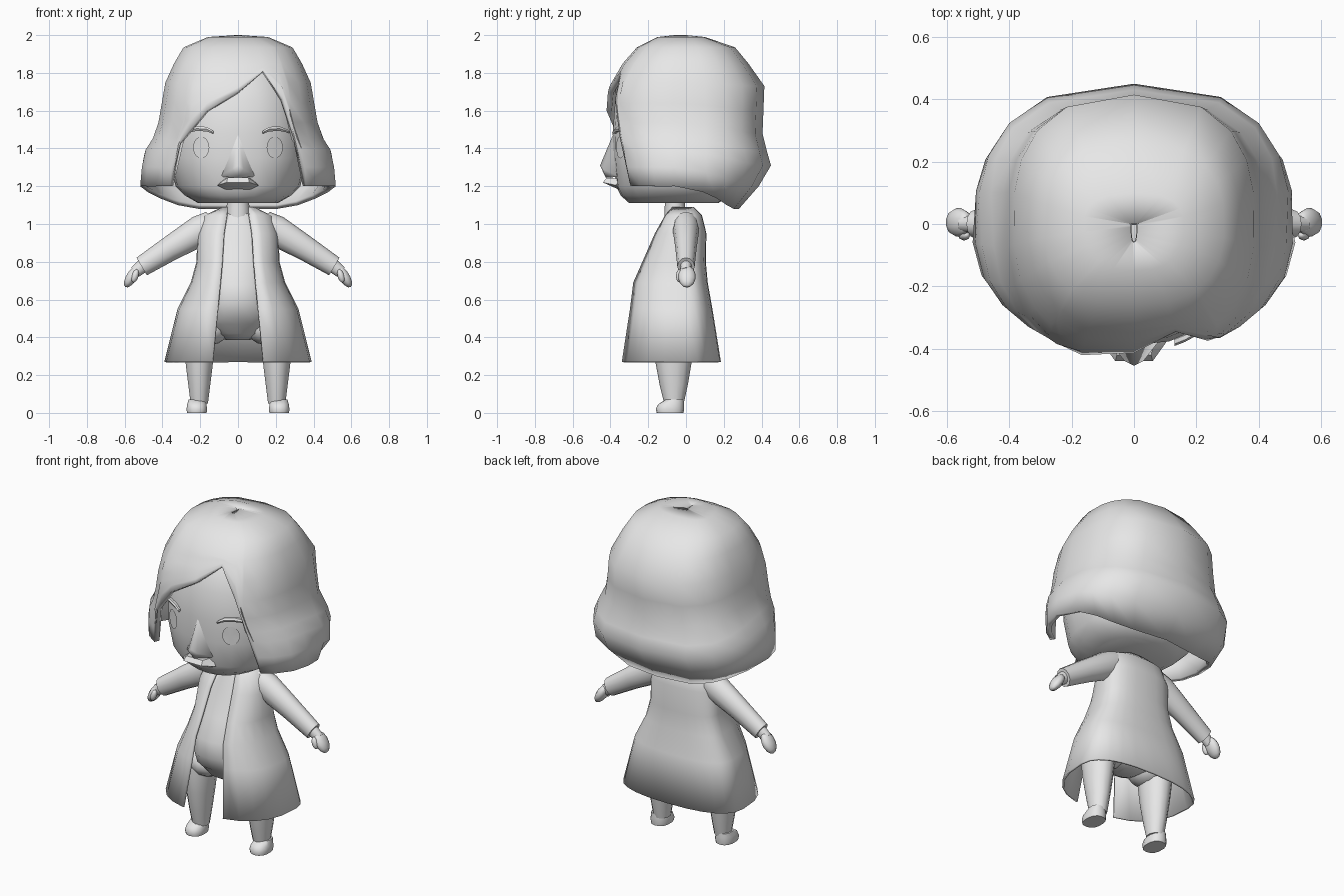
import bpy, bmesh, math
from mathutils import Vector

if "Cube" in bpy.data.objects:
    bpy.data.objects.remove(bpy.data.objects["Cube"])

GREY = bpy.data.materials.new("plain_grey")
GREY.diffuse_color = (0.8, 0.8, 0.8, 1)
GREY.use_nodes = True
GREY.node_tree.nodes["Principled BSDF"].inputs["Base Color"].default_value = GREY.diffuse_color


def finish(name, bm, angle=40, thickness=0):
    bmesh.ops.recalc_face_normals(bm, faces=bm.faces)
    me = bpy.data.meshes.new(name)
    bm.to_mesh(me)
    bm.free()
    ob = bpy.data.objects.new(name, me)
    bpy.context.collection.objects.link(ob)
    me.materials.append(GREY)
    if thickness:
        mod = ob.modifiers.new("thickness", 'SOLIDIFY')
        mod.thickness = thickness
        mod.offset = -1
    bpy.ops.object.select_all(action='DESELECT')
    ob.select_set(True)
    bpy.context.view_layer.objects.active = ob
    bpy.ops.object.shade_smooth_by_angle(angle=math.radians(angle))
    return ob


def loft(name, rings, closed=True, caps=True, angle=40, thickness=0):
    bm = bmesh.new()
    vs = [[bm.verts.new(p) for p in r] for r in rings]
    n = len(rings[0])
    for a, b in zip(vs, vs[1:]):
        for i in range(n if closed else n - 1):
            j = (i + 1) % n
            bm.faces.new((a[i], a[j], b[j], b[i]))
    if caps:
        bm.faces.new(vs[0])
        bm.faces.new(vs[-1])
    return finish(name, bm, angle, thickness)


def hull(name, points, angle=35):
    bm = bmesh.new()
    for p in points:
        bm.verts.new(p)
    bmesh.ops.convex_hull(bm, input=bm.verts)
    return finish(name, bm, angle)


def blob(name, loc, size, tilt=0, segs=10):
    bm = bmesh.new()
    bmesh.ops.create_uvsphere(bm, u_segments=segs, v_segments=7, radius=1)
    for v in bm.verts:
        x, y, z = (v.co[i] * size[i] for i in range(3))
        c, s = math.cos(tilt), math.sin(tilt)
        v.co = Vector(loc) + Vector((x * c + z * s, y, z * c - x * s))
    return finish(name, bm, 60)


def power(v, n):
    return math.copysign(abs(v) ** (2 / n), v)


def section(a, X, yf, yb, n=2.5):
    """Point of a rounded outline; angle a runs from the front (-y) towards +x."""
    c = power(math.cos(a), n)
    return X * power(math.sin(a), n), (yf if c > 0 else -yb) * c


def lerp_table(table, z):
    for hi, lo in zip(table, table[1:]):
        if z >= lo[0]:
            t = (z - lo[0]) / (hi[0] - lo[0])
            return [l + (h - l) * t for h, l in zip(hi[1:], lo[1:])]
    return list(table[-1][1:])


def stack(table, segs, n=2.5, cx=0, mid=False):
    rings = []
    for z, X, yf, yb in table:
        cy = (yf + yb) / 2 if mid else 0
        pts = [section(math.tau * i / segs, X, yf - cy, yb - cy, n) for i in range(segs)]
        rings.append([(cx + x, cy + y, z) for x, y in pts])
    return rings


# Head: height, half width, front, back
HEAD = [(1.92, .15, -.18, .15), (1.82, .28, -.30, .28), (1.65, .35, -.375, .33),
        (1.48, .365, -.388, .33), (1.35, .365, -.385, .32), (1.2, .33, -.37, .27),
        (1.15, .28, -.345, .23), (1.11, .21, -.30, .17)]
loft("head", stack(HEAD, 24, 2.3), angle=50)


def face_y(x, z, lift=.006):
    X, yf, _ = lerp_table(HEAD, z)
    return yf * (1 - abs(x / X) ** 2.3) ** (1 / 2.3) - lift


# Nose and mouth
hull("nose", [(0, -.375, 1.5), (0, -.455, 1.31), (0, -.425, 1.245), (-.03, -.44, 1.29),
              (.03, -.44, 1.29), (-.1, -.35, 1.25), (.1, -.35, 1.25)], 80)
hull("mouth", [p for s in (-1, 1) for p in
               [(s * .055, -.42, 1.245), (s * .06, -.44, 1.22), (s * .11, -.37, 1.205),
                (s * .06, -.35, 1.18), (s * .07, -.35, 1.24)]])

for s, side in ((1, "left"), (-1, "right")):
    # Eye plates follow the curve of the face
    bm = bmesh.new()
    rim = []
    for i in range(20):
        a = math.tau * i / 20
        x, z = s * .195 + .043 * math.cos(a), 1.405 + .057 * math.sin(a)
        rim.append(bm.verts.new((x, face_y(x, z), z)))
    mid = bm.verts.new((s * .195, face_y(.195, 1.405), 1.405))
    for i in range(20):
        bm.faces.new((mid, rim[i], rim[(i + 1) % 20]))
    finish(side + "_eye", bm, 60)
    # Eyebrows
    rings = []
    for x, z, r in ((.13, 1.485, .008), (.165, 1.502, .014), (.22, 1.505, .014), (.275, 1.488, .008)):
        y = face_y(x, z)
        rings.append([(s * x, y + .014 * math.cos(k * math.tau / 6),
                       z + r * math.sin(k * math.tau / 6)) for k in range(6)])
    loft(side + "_eyebrow", rings)

# Hair: shell whose lower edge rises over the face
HAIR = [(2.0, .01, -.06, .0), (1.99, .16, -.15, .10), (1.935, .29, -.26, .26),
        (1.85, .34, -.335, .33), (1.73, .395, -.405, .415), (1.6, .41, -.44, .41),
        (1.48, .435, -.425, .405), (1.38, .50, -.40, .43), (1.31, .51, -.385, .45),
        (1.2, .52, -.36, .385), (1.08, .38, -.30, .28)]
HEM = {-39: 1.2, -37: 1.42, -32: 1.49, -19: 1.6, 0: 1.7, 17: 1.81, 31: 1.66, 37: 1.46, 39: 1.2}
BACK = {52: 1.2, 68: 1.2, 84: 1.2, 100: 1.17, 115: 1.135, 132: 1.1, 152: 1.08}
HEM.update(BACK)
HEM.update({-a: z for a, z in BACK.items()})
HEM[180] = 1.08
columns = sorted(HEM.items())
rings = []
for z, *_ in HAIR:
    ring = []
    for deg, zb in columns:
        zc = z if z >= 1.85 else zb + (z - 1.08) * (1.85 - zb) / .77
        ring.append((*section(math.radians(deg), *lerp_table(HAIR, zc), 2.5), zc))
    rings.append(ring)
loft("hair", rings, caps=False, angle=45, thickness=.03)

# Neck, body and belly
loft("neck", stack([(1.16, .055, -.11, -.01), (1.03, .065, -.115, .0)], 12, 2, mid=True))
loft("body", stack([(1.07, .07, -.10, .02), (.95, .17, -.15, .08), (.8, .18, -.215, .08),
                    (.68, .19, -.28, .09), (.58, .2, -.285, .09), (.5, .2, -.25, .08),
                    (.47, .19, -.215, .07), (.42, .14, -.18, .04), (.385, .06, -.12, .0)], 20, 2.4),
     angle=60)

# Open coat: height, half width, front, back, half gap
COAT = [(1.09, .085, -.085, .04, .055), (1.045, .18, -.115, .085, .06),
        (.95, .215, -.17, .108, .075), (.8, .22, -.24, .105, .085), (.69, .25, -.29, .115, .095),
        (.55, .32, -.305, .14, .108), (.27, .39, -.35, .185, .135)]
rings = []
for z, X, yf, yb, gap in COAT:
    start = math.asin((gap / X) ** 1.25)
    ring = []
    for i in range(23):
        a = start + (math.tau - 2 * start) * i / 22
        ring.append((*section(a, X, yf, yb), z))
    rings.append(ring)
loft("coat", rings, closed=False, caps=False, angle=50, thickness=.012)


def limb(name, path, segs=12):
    """Tube in the xz plane through (x, y, z, radius) stations."""
    d = Vector((path[-1][0] - path[0][0], 0, path[-1][2] - path[0][2])).normalized()
    u = Vector((d.z, 0, -d.x))
    return loft(name, [[Vector((x, y, z)) + u * r * math.cos(k * math.tau / segs)
                        + Vector((0, r * .85 * math.sin(k * math.tau / segs), 0))
                        for k in range(segs)] for x, y, z, r in path], angle=50)


for s, side in ((1, "left"), (-1, "right")):
    # Sleeve with a narrower wrist, then hand and thumb
    limb(side + "_sleeve", [(s * .13, 0, 1.0, .075), (s * .2, 0, .965, .082),
                            (s * .36, 0, .87, .066), (s * .51, .0, .775, .054)])
    limb(side + "_wrist", [(s * .49, 0, .79, .038), (s * .545, 0, .745, .032)])
    blob(side + "_hand", (s * .562, .005, .722), (.03, .047, .066), -s * .55)
    blob(side + "_thumb", (s * .545, -.035, .725), (.018, .018, .036), -s * .3, 8)
    # Leg tapering to a small foot
    loft(side + "_leg", stack([(.48, .085, -.17, .05), (.38, .085, -.175, .045),
                               (.27, .075, -.162, .03), (.15, .06, -.14, .01),
                               (.05, .047, -.115, -.012)], 14, 2, mid=True, cx=s * .205), angle=60)
    loft(side + "_foot", stack([(.07, .045, -.11, -.012), (.045, .052, -.148, -.01),
                                (.02, .056, -.16, -.01), (0, .053, -.155, -.013)],
                               14, 2.4, mid=True, cx=s * .218), angle=50)
    # Hip joining leg and body
    blob(side + "_hip", (s * .15, -.065, .45), (.11, .12, .09), 0, 12)
